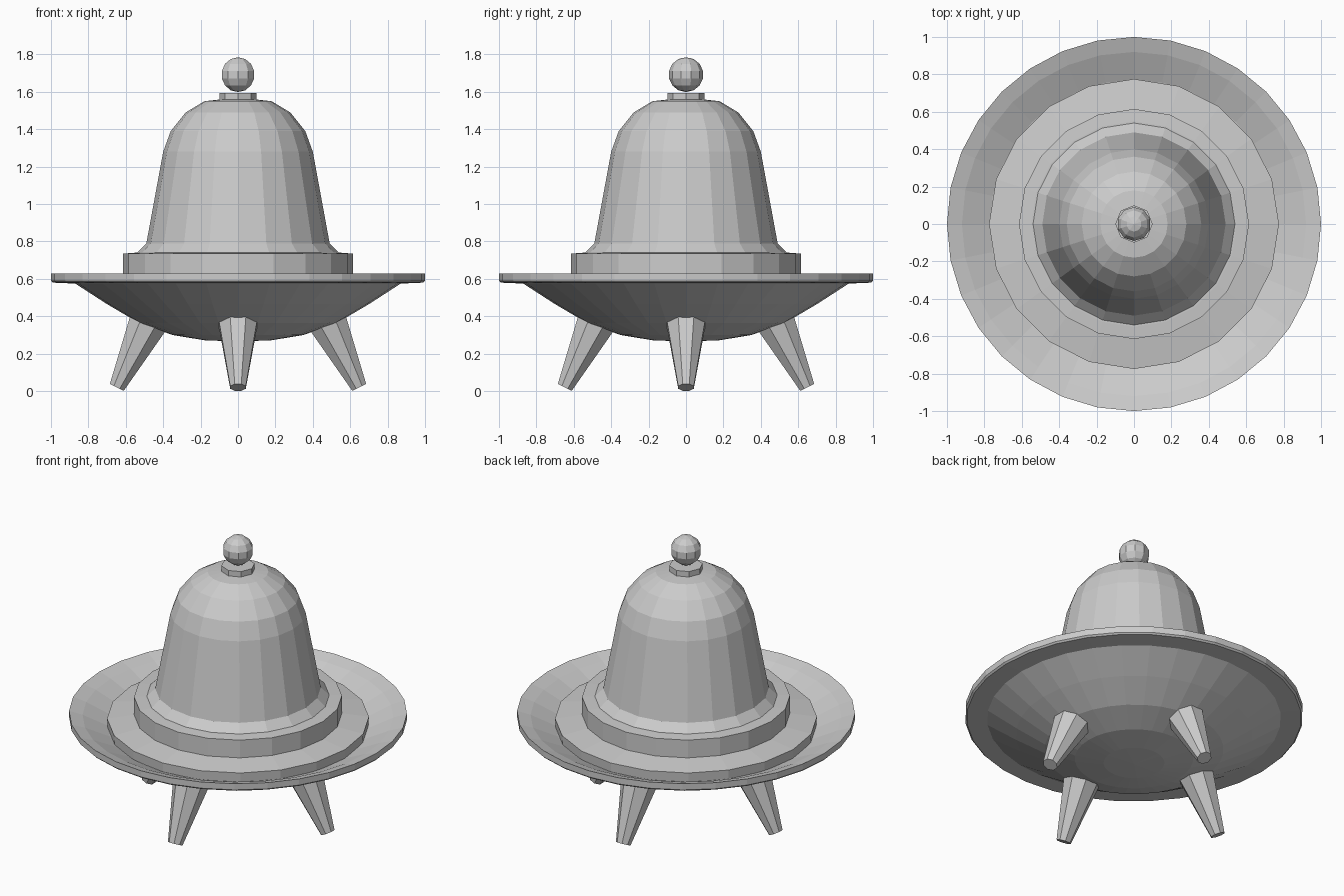
import bpy, bmesh, math
from mathutils import Vector

if "Cube" in bpy.data.objects:
    bpy.data.objects.remove(bpy.data.objects["Cube"])

grey = bpy.data.materials.new("light grey metal")
grey.diffuse_color = (0.6, 0.6, 0.6, 1)
grey.use_nodes = True
grey.node_tree.nodes["Principled BSDF"].inputs["Base Color"].default_value = grey.diffuse_color


def finish(name, bm):
    bmesh.ops.remove_doubles(bm, verts=bm.verts, dist=1e-5)
    bmesh.ops.recalc_face_normals(bm, faces=bm.faces)
    me = bpy.data.meshes.new(name)
    bm.to_mesh(me)
    bm.free()
    me.materials.append(grey)
    ob = bpy.data.objects.new(name, me)
    bpy.context.collection.objects.link(ob)
    return ob


def lathe(name, profile, sides):
    """Spin a (radius, height) profile around z."""
    bm = bmesh.new()
    vs = [bm.verts.new((r, 0, z)) for r, z in profile]
    es = [bm.edges.new(p) for p in zip(vs, vs[1:])]
    bmesh.ops.spin(bm, geom=vs + es, cent=(0, 0, 0), axis=(0, 0, 1),
                   angle=math.tau, steps=sides, use_duplicate=False)
    return finish(name, bm)


# Saucer: bowl underside, thin flat rim, dished top
lathe("saucer", [(0, .265), (.18, .272), (.35, .30), (.53, .365), (.70, .465),
                 (.87, .575), (.99, .58), (1, .59), (1, .63), (.92, .605),
                 (.77, .535), (.6, .50), (0, .50)], 32)

# Raised deck inside the dish
lathe("deck", [(0, .52), (.77, .52), (.775, .595), (.61, .62), (0, .62)], 20)

# Collar around the cabin, then the bell-shaped dome
lathe("collar", [(0, .6), (.615, .6), (.615, .735), (.55, .74), (0, .74)], 20)
lathe("dome", [(0, .73), (.545, .735), (.49, .79), (.40, 1.28), (.36, 1.39),
               (.28, 1.49), (.18, 1.55), (0, 1.57)], 20)

# Neck and ball on top
lathe("neck", [(0, 1.55), (.10, 1.55), (.10, 1.595), (0, 1.595)], 8)
bm = bmesh.new()
bmesh.ops.create_uvsphere(bm, u_segments=10, v_segments=7, radius=.093)
bmesh.ops.translate(bm, verts=bm.verts, vec=(0, 0, 1.692))
finish("top_ball", bm)

# Four splayed tapered legs
for i, name in enumerate(("right_leg", "back_leg", "left_leg", "front_leg")):
    a = i * math.pi / 2
    top = Vector((.44 * math.cos(a), .44 * math.sin(a), .45))
    foot = Vector((.648 * math.cos(a), .648 * math.sin(a), .02))
    axis = (top - foot).normalized()
    side = Vector((-math.sin(a), math.cos(a), 0))
    out = side.cross(axis)
    bm = bmesh.new()
    rings = []
    for c, r in ((foot, .045), (top, .128)):
        rings.append([bm.verts.new(c + r * (math.cos(t) * side + math.sin(t) * out))
                      for t in ((k + .5) * math.tau / 8 for k in range(8))])
    lo, hi = rings
    for k in range(8):
        n = (k + 1) % 8
        bm.faces.new((lo[k], lo[n], hi[n], hi[k]))
    bm.faces.new(lo)
    bm.faces.new(hi)
    finish(name, bm)
